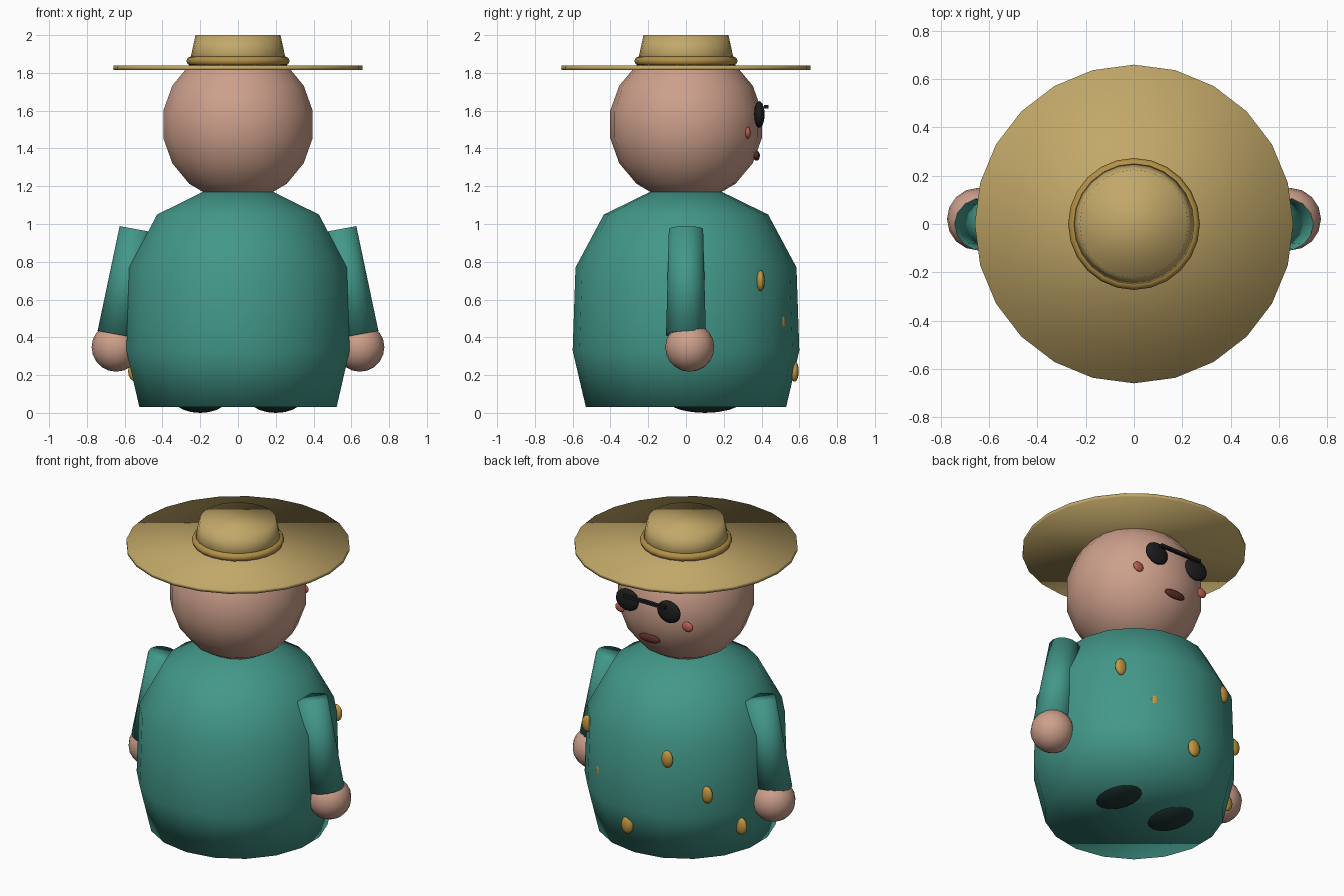
import bpy, bmesh
from math import sin, cos, tau
from mathutils import Vector, Matrix

cube = bpy.data.objects.get("Cube")
if cube:
    bpy.data.objects.remove(cube, do_unlink=True)


def material(name, rgb):
    m = bpy.data.materials.new(name)
    m.use_nodes = True
    m.diffuse_color = (*rgb, 1)
    m.node_tree.nodes["Principled BSDF"].inputs["Base Color"].default_value = (*rgb, 1)
    return m


TEAL = material("teal cloth", (0.055, 0.31, 0.25))
SKIN = material("skin", (0.61, 0.35, 0.26))
STRAW = material("straw", (0.54, 0.39, 0.14))
BAND = material("gold band", (0.45, 0.28, 0.06))
GOLD = material("gold spot", (0.54, 0.31, 0.05))
BLACK = material("black lens", (0.012, 0.012, 0.013))
PINK = material("cheek pink", (0.55, 0.12, 0.09))
MOUTH = material("mouth brown", (0.11, 0.025, 0.022))
SHOE = material("dark shoe", (0.015, 0.04, 0.035))


def finish(name, bm, mat, smooth=True):
    bmesh.ops.recalc_face_normals(bm, faces=bm.faces)
    for f in bm.faces:
        f.smooth = smooth
    mesh = bpy.data.meshes.new(name)
    bm.to_mesh(mesh)
    bm.free()
    mesh.materials.append(mat)
    obj = bpy.data.objects.new(name, mesh)
    bpy.context.collection.objects.link(obj)
    return obj


def ellipsoid(name, center, radii, mat, segments=16, rings=10):
    bm = bmesh.new()
    bmesh.ops.create_uvsphere(bm, u_segments=segments, v_segments=rings, radius=1)
    bm.transform(Matrix.Translation(center) @ Matrix.Diagonal((*radii, 1)))
    return finish(name, bm, mat)


def lathe(name, profile, segments, mat):
    """Closed solid of revolution from (radius, height) points."""
    bm = bmesh.new()
    rings = [[bm.verts.new((r * sin(tau * i / segments), r * cos(tau * i / segments), z))
              for i in range(segments)] for r, z in profile]
    for low, high in zip(rings, rings[1:]):
        for i in range(segments):
            j = (i + 1) % segments
            bm.faces.new((low[i], low[j], high[j], high[i]))
    bm.faces.new(rings[0])
    bm.faces.new(rings[-1])
    return finish(name, bm, mat)


def tapered_limb(name, start, end, r_start, r_end, mat):
    start, end = Vector(start), Vector(end)
    axis = end - start
    bm = bmesh.new()
    bmesh.ops.create_cone(bm, cap_ends=True, segments=14, radius1=r_start,
                          radius2=r_end, depth=axis.length)
    bm.transform(Matrix.Translation((start + end) / 2)
                 @ axis.to_track_quat("Z", "Y").to_matrix().to_4x4())
    return finish(name, bm, mat)


def torus(name, z, major, minor, mat, segments=24, sides=8):
    bm = bmesh.new()
    rings = []
    for i in range(segments):
        a = tau * i / segments
        ring = []
        for k in range(sides):
            b = tau * k / sides
            r = major + minor * cos(b)
            ring.append(bm.verts.new((r * sin(a), r * cos(a), z + minor * sin(b))))
        rings.append(ring)
    for i in range(segments):
        a, b = rings[i], rings[(i + 1) % segments]
        for k in range(sides):
            n = (k + 1) % sides
            bm.faces.new((a[k], b[k], b[n], a[n]))
    return finish(name, bm, mat)


# Body and head
lathe("body", [(0.53, 0.03), (0.60, 0.33), (0.585, 0.77), (0.435, 1.05), (0.19, 1.17)], 18, TEAL)
ellipsoid("head", (0, 0, 1.527), (0.408, 0.408, 0.41), SKIN, 18, 9)

# Hat
lathe("hat_brim", [(0.66, 1.815), (0.66, 1.838)], 24, STRAW)
lathe("hat_crown", [(0.262, 1.83), (0.225, 2.0)], 24, STRAW)
torus("hat_band", 1.863, 0.248, 0.025, BAND)

# Paired parts
for side, s in (("left", 1), ("right", -1)):
    tapered_limb(side + "_arm", (s * 0.535, 0, 0.972), (s * 0.637, 0, 0.415), 0.093, 0.108, TEAL)
    ellipsoid(side + "_hand", (s * 0.645, 0.02, 0.348), (0.13, 0.13, 0.13), SKIN)
    ellipsoid(side + "_foot", (s * 0.2, 0.1, 0.085), (0.15, 0.22, 0.085), SHOE)
    ellipsoid(side + "_lens", (s * 0.15, 0.388, 1.58), (0.082, 0.028, 0.07), BLACK)
    ellipsoid(side + "_cheek", (s * 0.24, 0.328, 1.483), (0.038, 0.014, 0.031), PINK)

# Glasses bar and mouth
bm = bmesh.new()
bmesh.ops.create_cube(bm, size=1)
bm.transform(Matrix.Translation((0, 0.425, 1.62)) @ Matrix.Diagonal((0.30, 0.022, 0.018, 1)))
finish("glasses_bar", bm, BLACK, smooth=False)
ellipsoid("mouth", (0, 0.373, 1.362), (0.075, 0.018, 0.027), MOUTH)

# Gold spots on the robe
spots = [(0.43, 0.395, 0.70), (0.25, 0.505, 0.48), (0.02, 0.575, 0.22),
         (-0.235, 0.532, 0.70), (-0.43, 0.402, 0.47), (-0.54, 0.205, 0.22)]
for n, place in enumerate(spots, 1):
    ellipsoid(f"robe_spot_{n}", place, (0.042, 0.022, 0.055), GOLD, 12, 8)
